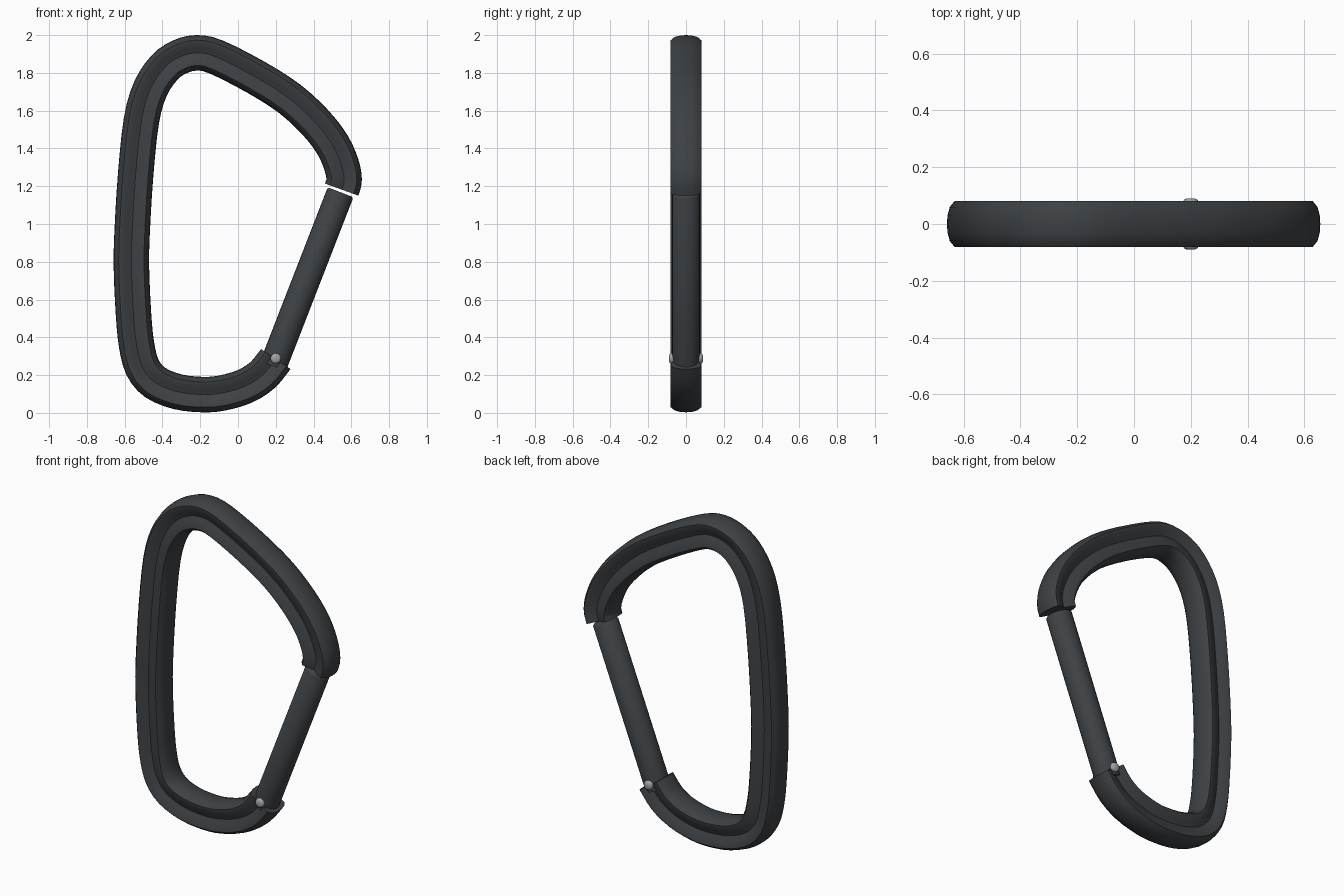
import bpy, bmesh, math
from mathutils import Vector

if "Cube" in bpy.data.objects:
    bpy.data.objects.remove(bpy.data.objects["Cube"])


def material(name, rgb):
    m = bpy.data.materials.new(name)
    m.diffuse_color = (*rgb, 1)
    m.use_nodes = True
    m.node_tree.nodes["Principled BSDF"].inputs["Base Color"].default_value = m.diffuse_color
    return m


DARK = material("dark grey metal", (0.047, 0.053, 0.058))
STEEL = material("light steel", (0.36, 0.37, 0.37))


def finish(name, bm, mat, angle):
    bmesh.ops.recalc_face_normals(bm, faces=bm.faces)
    me = bpy.data.meshes.new(name)
    bm.to_mesh(me)
    bm.free()
    me.materials.append(mat)
    ob = bpy.data.objects.new(name, me)
    bpy.context.collection.objects.link(ob)
    bpy.ops.object.select_all(action='DESELECT')
    ob.select_set(True)
    bpy.context.view_layer.objects.active = ob
    bpy.ops.object.shade_smooth_by_angle(angle=math.radians(angle))
    return ob


def loft(bm, rings):
    """Skin closed rings of points and cap both ends."""
    rows = [[bm.verts.new(p) for p in r] for r in rings]
    n = len(rows[0])
    for a, b in zip(rows, rows[1:]):
        for i in range(n):
            j = (i + 1) % n
            bm.faces.new((a[i], a[j], b[j], b[i]))
    bm.faces.new(rows[0])
    bm.faces.new(rows[-1])


Y = Vector((0, 1, 0))

# Body: grooved section swept along an open D-shaped path (x, z)
path = [(.20, .285), (.13, .20), (.035, .14), (-.085, .105), (-.19, .097), (-.32, .112),
        (-.437, .16), (-.505, .24), (-.537, .36), (-.553, .52), (-.564, .76), (-.561, .945),
        (-.542, 1.26), (-.511, 1.55), (-.463, 1.717), (-.389, 1.828), (-.31, 1.884),
        (-.22, 1.906), (-.115, 1.884), (.093, 1.778), (.272, 1.664), (.41, 1.537),
        (.50, 1.42), (.547, 1.315), (.562, 1.235), (.549, 1.182)]
P = [Vector((x, 0, z)) for x, z in path]
P = [2 * P[0] - P[1]] + P + [2 * P[-1] - P[-2]]
pts = []
for k in range(1, len(P) - 2):
    a, b, c, d = P[k - 1:k + 3]
    for t in (0, 1 / 3, 2 / 3):
        pts.append(.5 * (2 * b + (c - a) * t + (2 * a - 5 * b + 4 * c - d) * t * t
                         + (3 * b - a - 3 * c + d) * t ** 3))
pts.append(P[-2])
quarter = [(.094, 0), (.092, .03), (.084, .06), (.067, .081), (.047, .079), (.02, .063), (0, .055)]
half = quarter + [(-u, v) for u, v in quarter[-2::-1]]
section = half + [(u, -v) for u, v in half[-2:0:-1]]
rings = []
for i, p in enumerate(pts):
    t = (pts[min(i + 1, len(pts) - 1)] - pts[max(i - 1, 0)]).normalized()
    if i == 0:
        t = Vector((-.56, 0, -.83)).normalized()
    elif i == len(pts) - 1:
        t = Vector((-.34, 0, -.94)).normalized()
    side = t.cross(Y)
    rings.append([p + side * u + Y * v for u, v in section])
bm = bmesh.new()
loft(bm, rings)
finish("body", bm, DARK, 40)

# Gate: straight round bar with a softened upper end
low, high = Vector((.20, 0, .285)), Vector((.543, 0, 1.168))
axis = (high - low).normalized()
side = axis.cross(Y)
gate = [(low - axis * .04, .073), (high - axis * .01, .073), (high, .064)]
bm = bmesh.new()
loft(bm, [[p + (side * math.cos(a) + Y * math.sin(a)) * r
           for a in (math.tau * i / 24 for i in range(24))] for p, r in gate])
finish("gate", bm, DARK, 50)

# Hinge pin: short cross bar with domed ends
bm = bmesh.new()
pin = [(-.09, .014), (-.086, .023), (-.078, .028), (.078, .028), (.086, .023), (.09, .014)]
loft(bm, [[Vector((.20 + r * math.cos(a), y, .288 + r * math.sin(a)))
           for a in (math.tau * i / 16 for i in range(16))] for y, r in pin])
finish("hinge_pin", bm, STEEL, 50)
